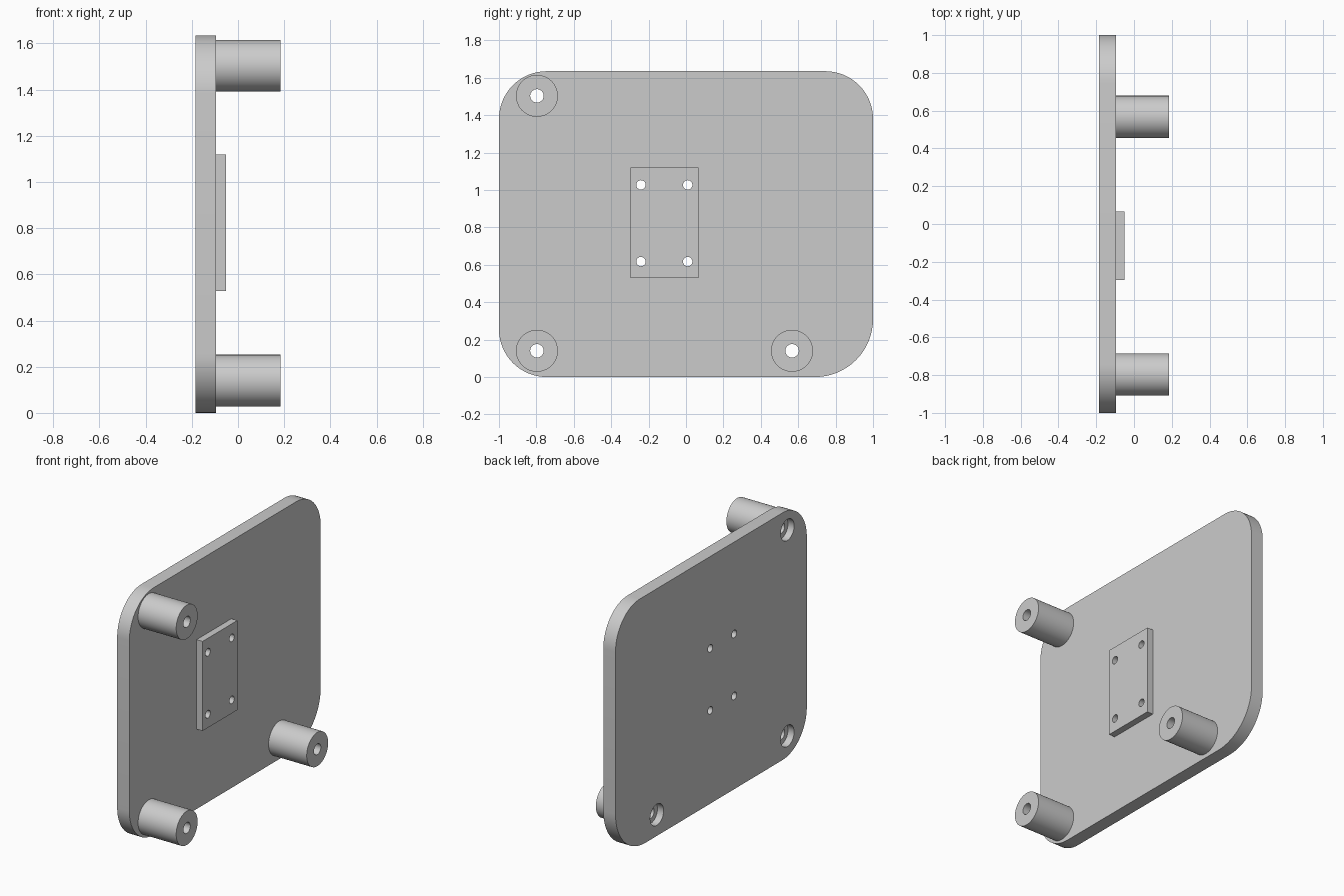
import bpy, bmesh
from math import pi, cos, sin
from mathutils import Matrix, Vector

if "Cube" in bpy.data.objects:
    bpy.data.objects.remove(bpy.data.objects["Cube"])

grey = bpy.data.materials.new("light grey")
grey.use_nodes = True
grey.diffuse_color = (0.6, 0.6, 0.6, 1)
grey.node_tree.nodes["Principled BSDF"].inputs["Base Color"].default_value = (0.6, 0.6, 0.6, 1)

BACK, FACE, PAD_FACE, TIP = -0.184, -0.095, -0.051, 0.184
HEIGHT = 1.635
BOSSES = {"upper": (-0.797, 1.503), "lower": (-0.797, 0.14), "far": (0.567, 0.14)}
SCREWS = [(y, z) for y in (-0.241, 0.009) for z in (0.617, 1.027)]


def prism(name, outline, x0, x1):
    """Extrude a counter-clockwise (y, z) outline from x0 to x1."""
    bm = bmesh.new()
    base = bm.faces.new([bm.verts.new((x0, y, z)) for y, z in outline])
    moved = bmesh.ops.extrude_face_region(bm, geom=[base])["geom"]
    bmesh.ops.translate(bm, vec=Vector((x1 - x0, 0, 0)),
                        verts=[v for v in moved if isinstance(v, bmesh.types.BMVert)])
    bmesh.ops.recalc_face_normals(bm, faces=bm.faces)
    mesh = bpy.data.meshes.new(name)
    bm.to_mesh(mesh)
    bm.free()
    mesh.materials.append(grey)
    obj = bpy.data.objects.new(name, mesh)
    bpy.context.collection.objects.link(obj)
    return obj


def arc(y, z, r, start, sweep, steps):
    return [(y + r * cos(start + sweep * i / steps), z + r * sin(start + sweep * i / steps))
            for i in range(steps + 1)]


def cylinder(name, centre, r, x0, x1, sides=48):
    return prism(name, arc(*centre, r, 0, 2 * pi, sides)[:-1], x0, x1)


def drill(obj, centre, r, x0, x1):
    """Cut a round hole along x."""
    cutter = cylinder("drill", centre, r, x0, x1)
    cutter.hide_render = True
    mod = obj.modifiers.new("hole", 'BOOLEAN')
    mod.operation, mod.solver, mod.object = 'DIFFERENCE', 'EXACT', cutter
    select(obj)
    bpy.ops.object.modifier_apply(modifier=mod.name)
    bpy.data.objects.remove(cutter)


def select(obj):
    bpy.ops.object.select_all(action='DESELECT')
    obj.select_set(True)
    bpy.context.view_layer.objects.active = obj


# Rounded mounting plate, with one larger corner
outline = []
for i, (sy, top, r) in enumerate([(1, 1, 0.255), (-1, 1, 0.255), (-1, 0, 0.255), (1, 0, 0.31)]):
    z = HEIGHT - r if top else r
    outline += arc(sy * (1 - r), z, r, i * pi / 2, pi / 2, 16)
plate = prism("mounting_plate", outline, BACK, FACE)

# Raised pad
pad = prism("raised_pad", [(-0.297, 0.528), (0.066, 0.528), (0.066, 1.12), (-0.297, 1.12)],
            FACE, PAD_FACE)
for centre in SCREWS:
    drill(plate, centre, 0.025, BACK - 0.1, FACE + 0.1)
    drill(pad, centre, 0.025, FACE - 0.1, PAD_FACE + 0.1)

# Standoff bosses, bored through and counterbored from the back
parts = [plate, pad]
for place, centre in BOSSES.items():
    boss = cylinder(place + "_standoff", centre, 0.112, FACE, TIP)
    drill(boss, centre, 0.036, FACE - 0.1, TIP + 0.1)
    drill(plate, centre, 0.036, BACK - 0.1, FACE + 0.1)
    drill(plate, centre, 0.07, BACK - 0.1, BACK + 0.045)
    parts.append(boss)

for obj in parts:
    select(obj)
    bpy.ops.object.shade_smooth_by_angle(angle=pi / 6)
